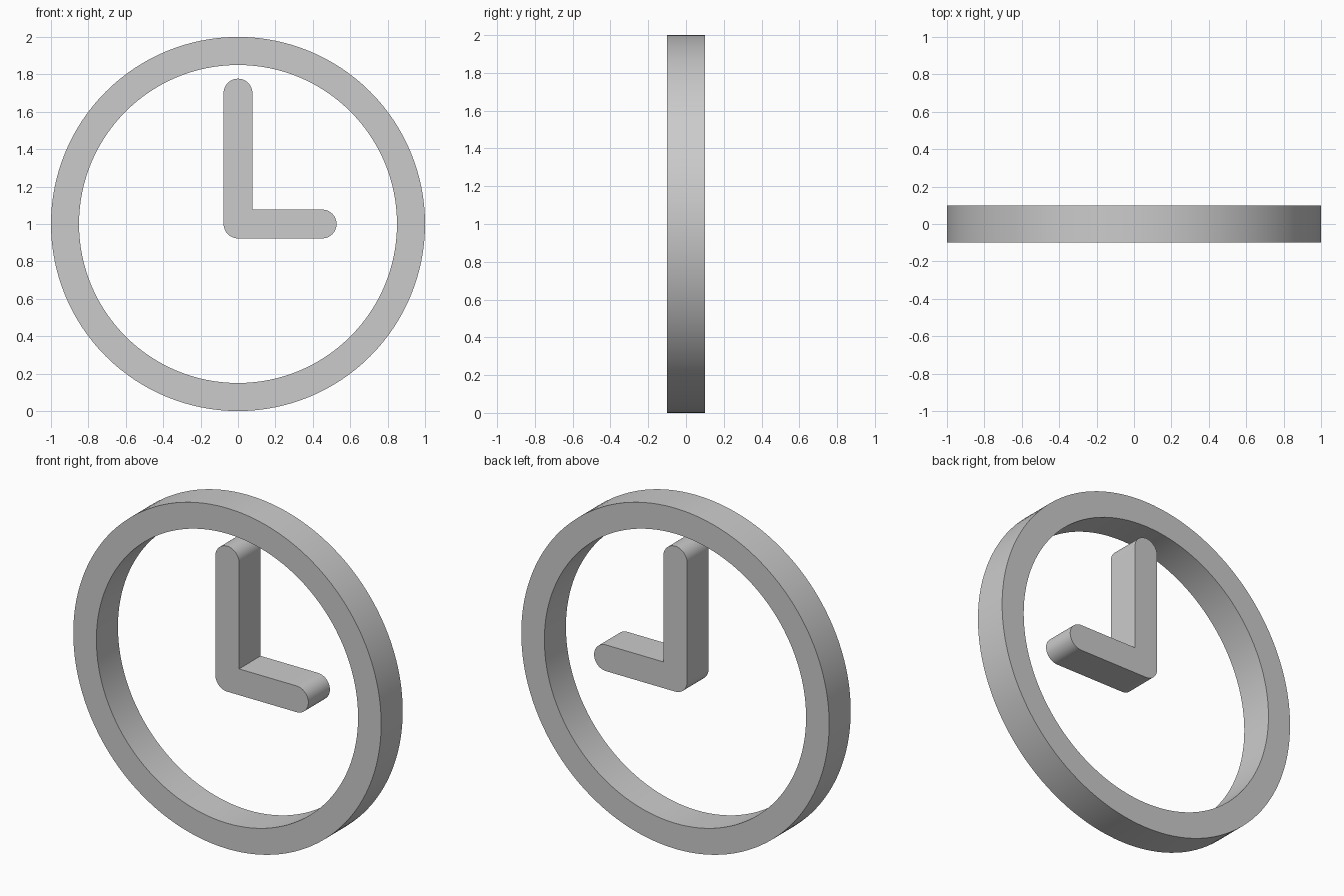
import bpy, bmesh
from math import cos, sin, pi, radians

if "Cube" in bpy.data.objects:
    bpy.data.objects.remove(bpy.data.objects["Cube"])

DEPTH, CENTRE_Z, SEGMENTS = 0.2, 1.0, 128


def arc(cx, cz, r, start, end, n):
    """Points along an arc in the x-z plane, angles in degrees."""
    angles = [radians(start + (end - start) * i / n) for i in range(n + 1)]
    return [(cx + r * cos(a), cz + r * sin(a)) for a in angles]


def finish(name, bm):
    bmesh.ops.recalc_face_normals(bm, faces=bm.faces)
    mesh = bpy.data.meshes.new(name)
    bm.to_mesh(mesh)
    bm.free()
    obj = bpy.data.objects.new(name, mesh)
    bpy.context.collection.objects.link(obj)
    obj.location.z = CENTRE_Z
    bpy.ops.object.select_all(action='DESELECT')
    obj.select_set(True)
    bpy.context.view_layer.objects.active = obj
    bpy.ops.object.shade_smooth_by_angle(angle=radians(30))


# Clock rim: rectangular section swept round the y axis
bm = bmesh.new()
section = [(0.85, -DEPTH / 2), (1.0, -DEPTH / 2), (1.0, DEPTH / 2), (0.85, DEPTH / 2)]
rings = []
for i in range(SEGMENTS):
    a = 2 * pi * i / SEGMENTS
    rings.append([bm.verts.new((r * cos(a), y, r * sin(a))) for r, y in section])
for i in range(SEGMENTS):
    a, b = rings[i - 1], rings[i]
    for j in range(4):
        bm.faces.new((a[j - 1], a[j], b[j], b[j - 1]))
finish("clock_rim", bm)

# Clock hands: one L-shaped outline with rounded ends and outer corner
R = 0.077
outline = (arc(0, 0, R, 180, 270, 12)
           + arc(0.45, 0, R, -90, 90, 24)
           + [(R, R)]
           + arc(0, 0.70, R, 0, 180, 24))
bm = bmesh.new()
front = bm.faces.new([bm.verts.new((x, -DEPTH / 2, z)) for x, z in outline])
back = bmesh.ops.extrude_face_region(bm, geom=[front], use_keep_orig=True)
moved = [v for v in back["geom"] if isinstance(v, bmesh.types.BMVert)]
bmesh.ops.translate(bm, verts=moved, vec=(0, DEPTH, 0))
finish("clock_hands", bm)
